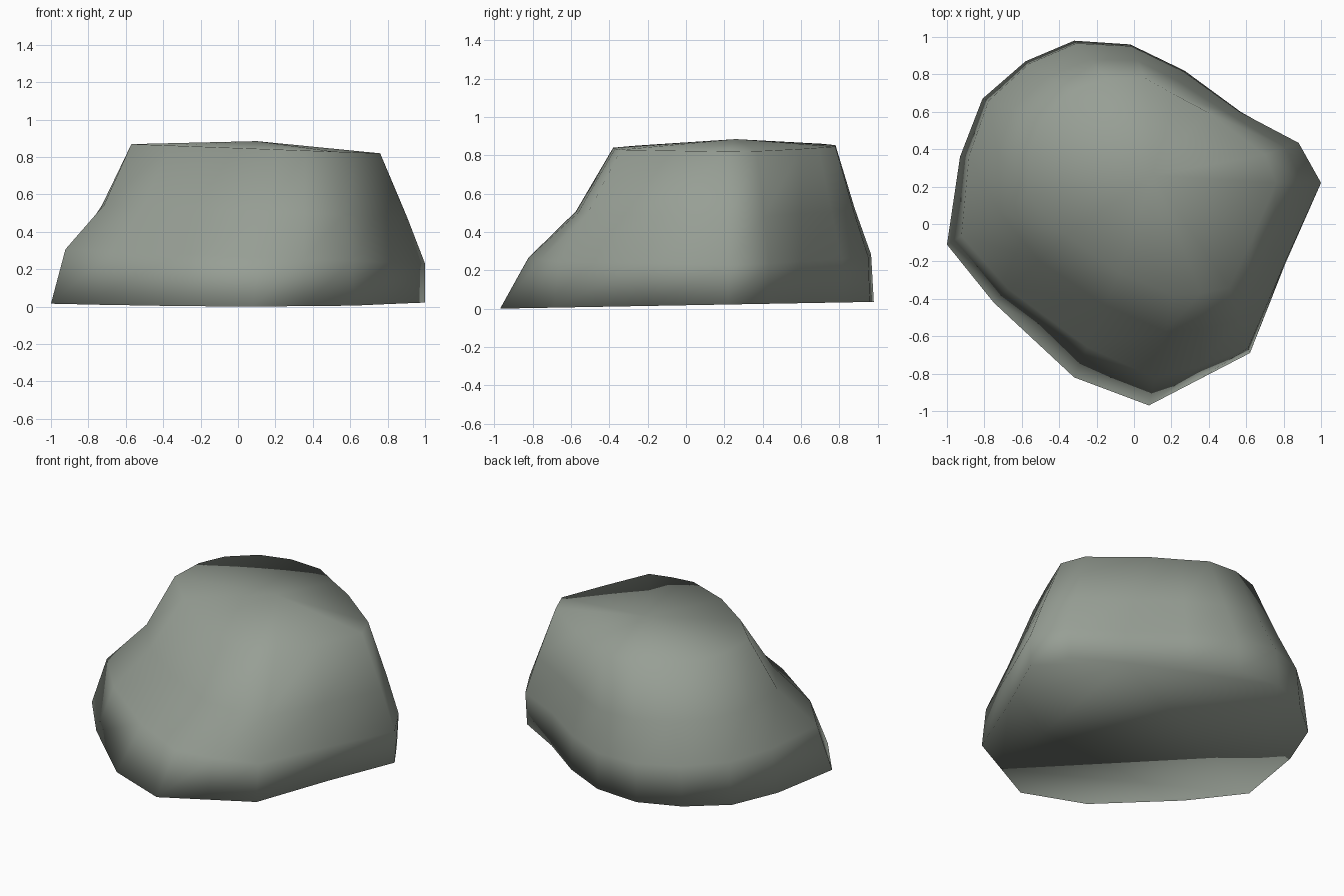
import bpy, bmesh

# Rock columns: base x, base y, top x, top y, inward share at low ring, at middle ring
COLUMNS = [
    (-1.00, -0.11, -0.57, 0.15, 0.18, 0.66),
    (-0.75, -0.42, -0.36, -0.06, 0.20, 0.62),
    (-0.32, -0.82, -0.08, -0.26, 0.29, 0.69),
    (0.08, -0.97, 0.21, -0.38, 0.25, 0.67),
    (0.35, -0.83, 0.36, -0.37, 0.15, 0.58),
    (0.62, -0.69, 0.51, -0.34, 0.08, 0.50),
    (0.81, -0.21, 0.64, -0.06, 0.02, 0.42),
    (1.00, 0.22, 0.76, 0.22, 0.00, 0.40),
    (0.87, 0.43, 0.70, 0.37, -0.06, 0.36),
    (0.57, 0.60, 0.39, 0.60, 0.03, 0.45),
    (0.27, 0.82, 0.22, 0.69, 0.05, 0.47),
    (-0.02, 0.96, 0.06, 0.78, 0.05, 0.48),
    (-0.32, 0.98, -0.15, 0.78, 0.07, 0.50),
    (-0.58, 0.87, -0.34, 0.71, 0.08, 0.50),
    (-0.81, 0.67, -0.49, 0.56, 0.10, 0.50),
    (-0.93, 0.36, -0.56, 0.39, 0.13, 0.55),
]

# Slightly tilted height of each ring
HEIGHTS = [
    lambda x, y: 0.018 + 0.018 * y,
    lambda x, y: 0.27 - 0.04 * x,
    lambda x, y: 0.515 - 0.04 * x,
    lambda x, y: 0.848 - 0.037 * x,
]

bm = bmesh.new()
rings = []
for level, height in enumerate(HEIGHTS):
    ring = []
    for bx, by, tx, ty, low, mid in COLUMNS:
        t = (0, low, mid, 1)[level]
        x, y = bx + (tx - bx) * t, by + (ty - by) * t
        ring.append(bm.verts.new((x, y, height(x, y))))
    rings.append(ring)

# Sides, domed top and flat underside
n = len(COLUMNS)
peak = bm.verts.new((0.1, 0.26, 0.885))
for i in range(n):
    j = (i + 1) % n
    for a, b in zip(rings, rings[1:]):
        bm.faces.new((a[i], a[j], b[j], b[i]))
    bm.faces.new((rings[-1][i], rings[-1][j], peak))
bm.faces.new(rings[0][::-1])
bmesh.ops.recalc_face_normals(bm, faces=bm.faces[:])
for f in bm.faces:
    f.smooth = True

mesh = bpy.data.meshes.new("rock")
bm.to_mesh(mesh)
bm.free()
stone = bpy.data.materials.new("stone grey")
stone.diffuse_color = (0.31, 0.345, 0.30, 1)
mesh.materials.append(stone)
bpy.context.collection.objects.link(bpy.data.objects.new("rock", mesh))
